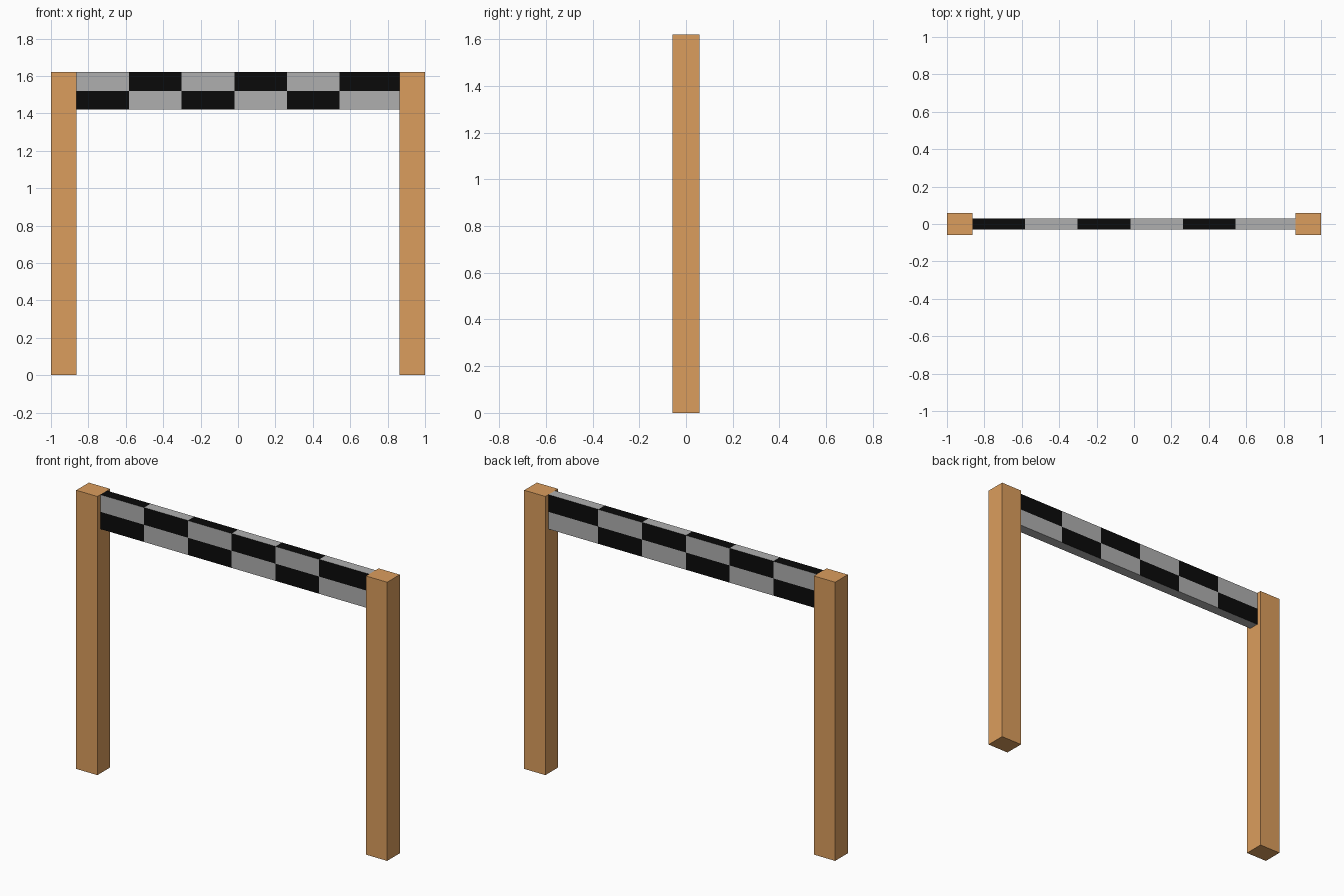
import bpy
import bmesh

if "Cube" in bpy.data.objects:
    bpy.data.objects.remove(bpy.data.objects["Cube"])

POST_W, POST_D, HEIGHT = 0.136, 0.116, 1.62
BEAM_D, BEAM_BOTTOM = 0.06, 1.42
INNER = 1 - POST_W


def material(name, color):
    mat = bpy.data.materials.new(name)
    mat.diffuse_color = (*color, 1)
    mat.use_nodes = True
    mat.node_tree.nodes["Principled BSDF"].inputs["Base Color"].default_value = mat.diffuse_color
    return mat


def add_object(name, bm, materials):
    mesh = bpy.data.meshes.new(name)
    bm.to_mesh(mesh)
    bm.free()
    for mat in materials:
        mesh.materials.append(mat)
    obj = bpy.data.objects.new(name, mesh)
    bpy.context.collection.objects.link(obj)
    return obj


def box(x0, x1, depth, z0, z1):
    bm = bmesh.new()
    bmesh.ops.create_cube(bm, size=1)
    for v in bm.verts:
        v.co = ((x0 + x1) / 2 + v.co.x * (x1 - x0),
                v.co.y * depth,
                (z0 + z1) / 2 + v.co.z * (z1 - z0))
    return bm


def cut(bm, point, normal):
    geom = bm.verts[:] + bm.edges[:] + bm.faces[:]
    bmesh.ops.bisect_plane(bm, geom=geom, plane_co=point, plane_no=normal)


wood = material("wood", (0.71, 0.34, 0.11))
grey = material("grey_check", (0.43, 0.43, 0.43))
black = material("black_check", (0.003, 0.003, 0.003))

# Two wooden posts
for name, x0, x1 in (("left_post", -1, -INNER), ("right_post", INNER, 1)):
    add_object(name, box(x0, x1, POST_D, 0, HEIGHT), [wood])

# Beam cut into two rows and six columns, the last column slightly wider
beam = box(-INNER, INNER, BEAM_D, BEAM_BOTTOM, HEIGHT)
mid_z = (BEAM_BOTTOM + HEIGHT) / 2
column_edges = [-INNER + 0.2815 * i for i in range(1, 6)]
cut(beam, (0, 0, mid_z), (0, 0, 1))
for x in column_edges:
    cut(beam, (x, 0, 0), (1, 0, 0))

# Checks run up the sides and over the top; the underside and ends stay grey
beam.normal_update()
for face in beam.faces:
    c = face.calc_center_median()
    if face.normal.z < -0.5 or abs(face.normal.x) > 0.5:
        continue
    column = sum(c.x > x for x in column_edges)
    row = 2 if face.normal.z > 0.5 else int(c.z > mid_z)
    face.material_index = int((column + row) % 2 == 0)
add_object("checkered_beam", beam, [grey, black])
